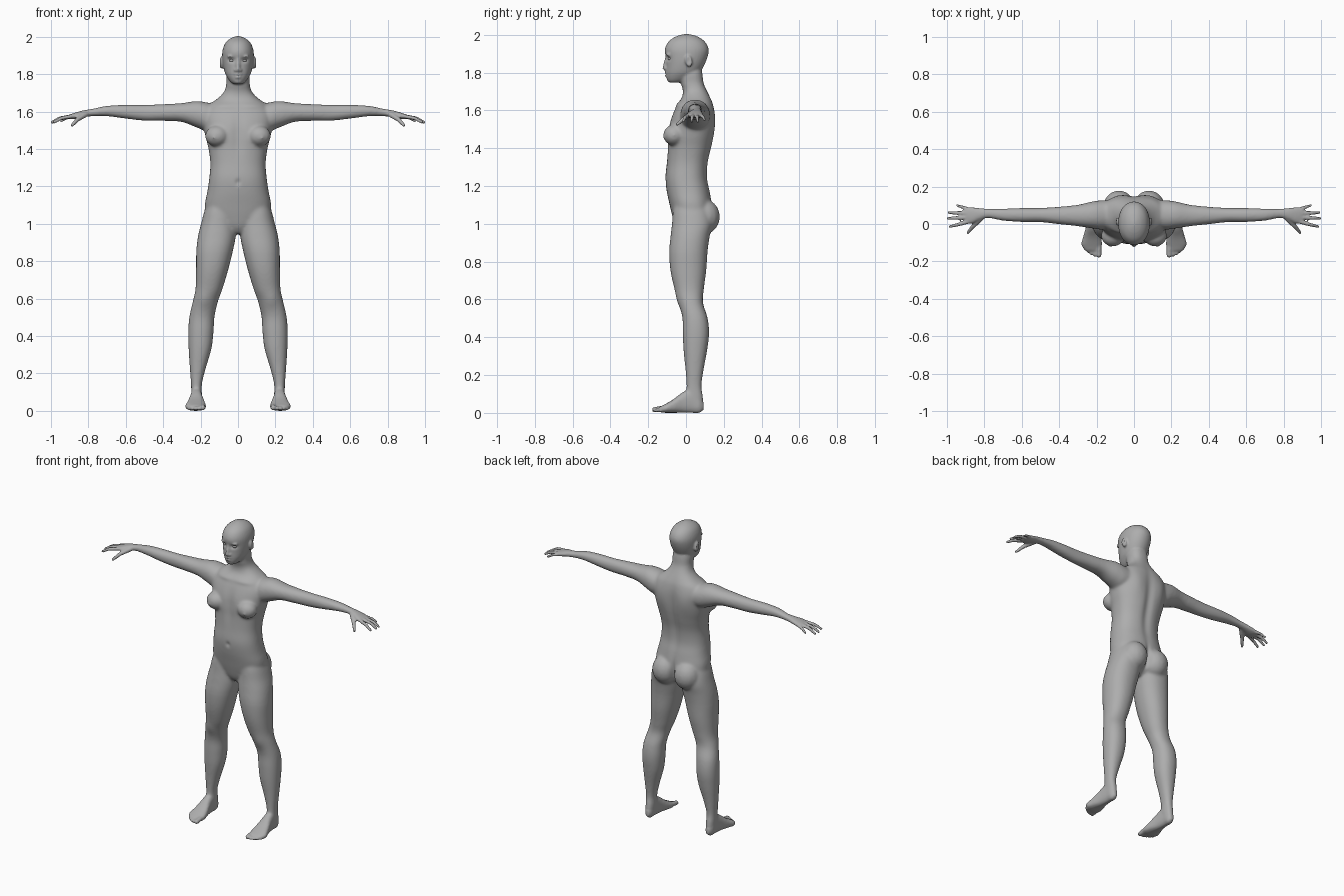
import bpy, bmesh, math
from mathutils import Vector, Matrix

skin = bpy.data.materials.new("plain_grey")
skin.diffuse_color = (0.42, 0.42, 0.42, 1)
SIDES = (1, -1)


def spline(rows, steps=5):
    """Catmull-Rom interpolation of section rows."""
    out = []
    for i in range(len(rows) - 1):
        a, b = rows[max(i - 1, 0)], rows[i]
        c, d = rows[i + 1], rows[min(i + 2, len(rows) - 1)]
        for k in range(steps):
            t = k / steps
            out.append([0.5 * (2 * q + (r - p) * t + (2 * p - 5 * q + 4 * r - s) * t * t
                               + (3 * q - p - 3 * r + s) * t ** 3)
                        for p, q, r, s in zip(a, b, c, d)])
    return out + [list(rows[-1])]


def add_rings(part, rings):
    """Skin a list of equal rings as a closed tube."""
    verts, faces = part
    base, n = len(verts), len(rings[0])
    for ring in rings:
        verts.extend(ring)
    for i in range(len(rings) - 1):
        for j in range(n):
            p, q = base + i * n, base + i * n + n
            k = (j + 1) % n
            faces.append((p + j, p + k, q + k, q + j))
    faces.append(tuple(range(base + n - 1, base - 1, -1)))
    faces.append(tuple(range(len(verts) - n, len(verts))))


def loft(part, rows, place, power=2.2, n=36):
    """Closed tube through rows of (t, u0, u1, v0, v1)."""
    rings = []
    for t, u0, u1, v0, v1 in spline(rows):
        ring = []
        for j in range(n):
            a = 2 * math.pi * j / n
            c, s = math.cos(a), math.sin(a)
            u = (u0 + u1) / 2 + (u1 - u0) / 2 * math.copysign(abs(c) ** (2 / power), c)
            v = (v0 + v1) / 2 + (v1 - v0) / 2 * math.copysign(abs(s) ** (2 / power), s)
            ring.append(place(t, u, v))
        rings.append(ring)
    add_rings(part, rings)


def ball(part, loc, size, rot=0.0, n=16, m=10):
    turn = Matrix.Rotation(rot, 3, 'X')
    rings = []
    for i in range(m + 1):
        b = math.pi * (.02 + .96 * i / m)
        rings.append([tuple(Vector(loc) + turn @ Vector((
            size[0] * math.sin(b) * math.cos(2 * math.pi * j / n),
            size[1] * math.sin(b) * math.sin(2 * math.pi * j / n),
            -size[2] * math.cos(b)))) for j in range(n)])
    add_rings(part, rings)


def chain(part, points, s=1, n=12):
    """Rounded tapered strand through (x, y, z, radius) points."""
    pts = [(Vector((s * x, y, z)), r) for x, y, z, r in points]
    for p, r in pts:
        ball(part, p, (r, r, r), 0, n, 8)
    for (a, ra), (b, rb) in zip(pts, pts[1:]):
        q = (b - a).to_track_quat('Z', 'Y')
        add_rings(part, [[tuple(p + q @ Vector((r * math.cos(2 * math.pi * j / n),
                                                r * math.sin(2 * math.pi * j / n), 0)))
                          for j in range(n)] for p, r in ((a, ra), (b, rb))])


def make_object(name, part):
    mesh = bpy.data.meshes.new(name)
    mesh.from_pydata([tuple(v) for v in part[0]], [], part[1])
    bm = bmesh.new()
    bm.from_mesh(mesh)
    bmesh.ops.recalc_face_normals(bm, faces=bm.faces)
    bm.to_mesh(mesh)
    bm.free()
    ob = bpy.data.objects.new(name, mesh)
    bpy.context.collection.objects.link(ob)
    return ob


def bake(ob):
    """Replace the mesh by its modified result."""
    deps = bpy.context.evaluated_depsgraph_get()
    mesh = bpy.data.meshes.new_from_object(ob.evaluated_get(deps))
    ob.modifiers.clear()
    ob.data = mesh


skin_parts = ([], [])

# torso and neck: z, half width, front y, back y
torso = [(.945, .03, -.03, .06), (.98, .10, -.055, .11), (1.04, .166, -.073, .14),
         (1.10, .177, -.087, .138), (1.17, .164, -.102, .127), (1.24, .154, -.109, .114),
         (1.32, .148, -.102, .118), (1.40, .158, -.098, .136), (1.46, .173, -.098, .147),
         (1.52, .184, -.09, .152), (1.58, .187, -.07, .152), (1.63, .16, -.046, .144),
         (1.665, .112, -.022, .13), (1.70, .077, -.016, .112), (1.74, .063, -.027, .094),
         (1.79, .062, -.037, .087), (1.83, .055, -.03, .08)]
# head, same layout
head = [(1.744, .022, -.086, -.03), (1.755, .038, -.098, .01), (1.775, .054, -.104, .045),
        (1.80, .068, -.106, .075), (1.84, .079, -.105, .098), (1.88, .084, -.108, .114),
        (1.915, .084, -.112, .12), (1.945, .077, -.103, .111), (1.97, .063, -.083, .09),
        (1.99, .038, -.048, .056), (2.001, .008, -.01, .015)]
for rows, power in ((torso, 2.35), (head, 2.1)):
    loft(skin_parts, [(z, -w, w, f, b) for z, w, f, b in rows], lambda t, u, v: (u, v, t), power)

# nose, lips and chin
chain(skin_parts, [(0, -.103, 1.875, .009), (0, -.112, 1.822, .012)])
ball(skin_parts, (0, -.101, 1.795), (.022, .013, .007))
ball(skin_parts, (0, -.100, 1.782), (.019, .013, .007))
ball(skin_parts, (0, -.086, 1.760), (.024, .015, .013))

leg = [(1.13, .05, .15, -.05, .09), (1.07, .02, .178, -.068, .125), (1.0, .012, .197, -.074, .14),
       (.93, .012, .214, -.082, .125), (.85, .028, .223, -.089, .114), (.75, .053, .224, -.082, .107),
       (.65, .083, .227, -.06, .094), (.58, .108, .242, -.037, .09), (.50, .126, .26, -.019, .114),
       (.42, .131, .266, -.017, .122), (.33, .142, .264, -.013, .112), (.22, .174, .257, -.002, .092),
       (.14, .193, .251, .003, .082), (.08, .193, .25, .0, .09), (.03, .197, .246, .01, .09)]
foot = [(.094, .21, .232, .015, .05), (.07, .197, .247, -.002, .09), (.03, .194, .251, -.002, .125),
        (-.02, .188, .258, -.002, .105), (-.07, .176, .272, -.002, .067),
        (-.11, .171, .281, -.002, .044), (-.142, .18, .262, .002, .028)]
arm = [(.08, .01, .12, 1.53, 1.63), (.16, -.028, .127, 1.495, 1.645), (.22, -.024, .121, 1.512, 1.654),
       (.30, -.012, .103, 1.542, 1.643), (.40, -.001, .092, 1.548, 1.637), (.50, .01, .086, 1.549, 1.633),
       (.60, .011, .085, 1.560, 1.633), (.70, .018, .082, 1.573, 1.628), (.78, .032, .081, 1.573, 1.612),
       (.83, .02, .085, 1.566, 1.603), (.87, .002, .09, 1.558, 1.592), (.905, .008, .086, 1.556, 1.58)]
fingers = [[(.885, .012, 1.573, .011), (.945, -.004, 1.562, .010), (.984, -.014, 1.541, .008)],
           [(.89, .035, 1.573, .011), (.955, .032, 1.562, .010), (.995, .030, 1.54, .008)],
           [(.89, .058, 1.572, .011), (.953, .06, 1.560, .010), (.991, .061, 1.54, .008)],
           [(.88, .079, 1.571, .010), (.92, .091, 1.562, .009), (.946, .099, 1.547, .0075)],
           [(.815, .033, 1.582, .015), (.86, -.012, 1.554, .012), (.888, -.046, 1.523, .0085)]]
toes = [(.188, -.166, .0145), (.209, -.166, .0105), (.227, -.158, .01),
        (.244, -.147, .0095), (.260, -.132, .009)]

for s in SIDES:
    loft(skin_parts, leg, lambda t, u, v: (s * u, v, t))
    loft(skin_parts, foot, lambda t, u, v: (s * u, t, v), 2.5)
    loft(skin_parts, arm, lambda t, u, v: (s * t, u, v), 2.15)
    for f in fingers:
        chain(skin_parts, f, s)
    for x, y, r in toes:
        chain(skin_parts, [(x, -.115, r + .008, r), (x, y, r, r)], s)
    for loc, size, rot in [((.08, .098, 1.035), (.083, .082, .092), 0),       # buttock
                           ((.113, -.063, 1.467), (.064, .058, .056), 0),     # breast
                           ((.127, -.118, 1.457), (.008, .007, .008), 0),
                           ((.089, .014, 1.858), (.013, .019, .032), .2),     # ear
                           ((.012, -.106, 1.818), (.009, .011, .008), 0),     # nostril wing
                           ((.034, -.092, 1.892), (.026, .014, .007), 0)]:    # brow
        ball(skin_parts, (s * loc[0], loc[1], loc[2]), size, rot)

# fuse the parts into one continuous skin
body = make_object("body", skin_parts)
fuse = body.modifiers.new("fuse", 'REMESH')
fuse.mode = 'VOXEL'
fuse.voxel_size = .0065
bake(body)

# blend the limbs into the trunk, keeping hands, feet and face crisp
co = [v.co.copy() for v in body.data.vertices]
for name, count, test in [
        ("limbs", 9, lambda c: abs(c.x) < .78 and .07 < c.z < 1.73),
        ("trunk", 10, lambda c: abs(c.x) < .35 and .85 < c.z < 1.72),
        ("all", 2, lambda c: True)]:
    group = body.vertex_groups.new(name=name)
    group.add([i for i, c in enumerate(co) if test(c)], 1, 'REPLACE')
    mod = body.modifiers.new(name, 'SMOOTH')
    mod.factor, mod.iterations, mod.vertex_group = .5, count, name
bake(body)

# soft sculpting: centre, spread, push
sculpt = [((0, .14, 1.38), (.02, .06, .15), (0, -.012, 0)),        # spine groove
          ((0, .16, 1.03), (.010, .06, .05), (0, -.02, 0)),        # buttock cleft
          ((0, -.107, 1.22), (.009, .03, .011), (0, .007, 0)),     # navel
          ((0, -.09, 1.47), (.022, .05, .07), (0, .009, 0)),       # breastbone
          ((0, -.11, 1.7885), (.016, .03, .003), (0, .004, 0)),    # mouth line
          ((.033, -.1, 1.873), (.014, .03, .009), (0, .012, 0)),   # eye socket
          ((.09, .14, 1.53), (.035, .05, .055), (0, .008, 0)),     # shoulder blade
          ((.075, -.04, 1.628), (.045, .04, .011), (0, -.006, 0)), # collarbone
          ((.178, -.04, .59), (.026, .03, .03), (0, -.007, 0)),    # kneecap
          ((.102, .015, 1.86), (.006, .007, .014), (-.008, 0, 0))] # ear hollow
co = [v.co.copy() for v in body.data.vertices]
near = [c for c in co if abs(c.x) < .25 and c.z > .48]
for c, r, p in sculpt:
    for s in (SIDES if c[0] else (1,)):
        push = Vector((s * p[0], p[1], p[2]))
        for v in near:
            dz = (v.z - c[2]) / r[2]
            if abs(dz) < 3:
                d = dz * dz + ((v.x - s * c[0]) / r[0]) ** 2 + ((v.y - c[1]) / r[1]) ** 2
                if d < 9:
                    v += push * math.exp(-.5 * d)
low = min(c.z for c in co)
body.data.vertices.foreach_set("co", [k for c in co for k in (c.x, c.y, c.z - low)])
body.data.update()

# eyes
eye_parts = ([], [])
for s in SIDES:
    ball(eye_parts, (s * .033, -.083, 1.873), (.014, .012, .008))
eyes = make_object("eyes", eye_parts)

for ob in (body, eyes):
    ob.data.materials.clear()
    ob.data.materials.append(skin)
    ob.data.polygons.foreach_set("use_smooth", [True] * len(ob.data.polygons))
    ob.data.update()
